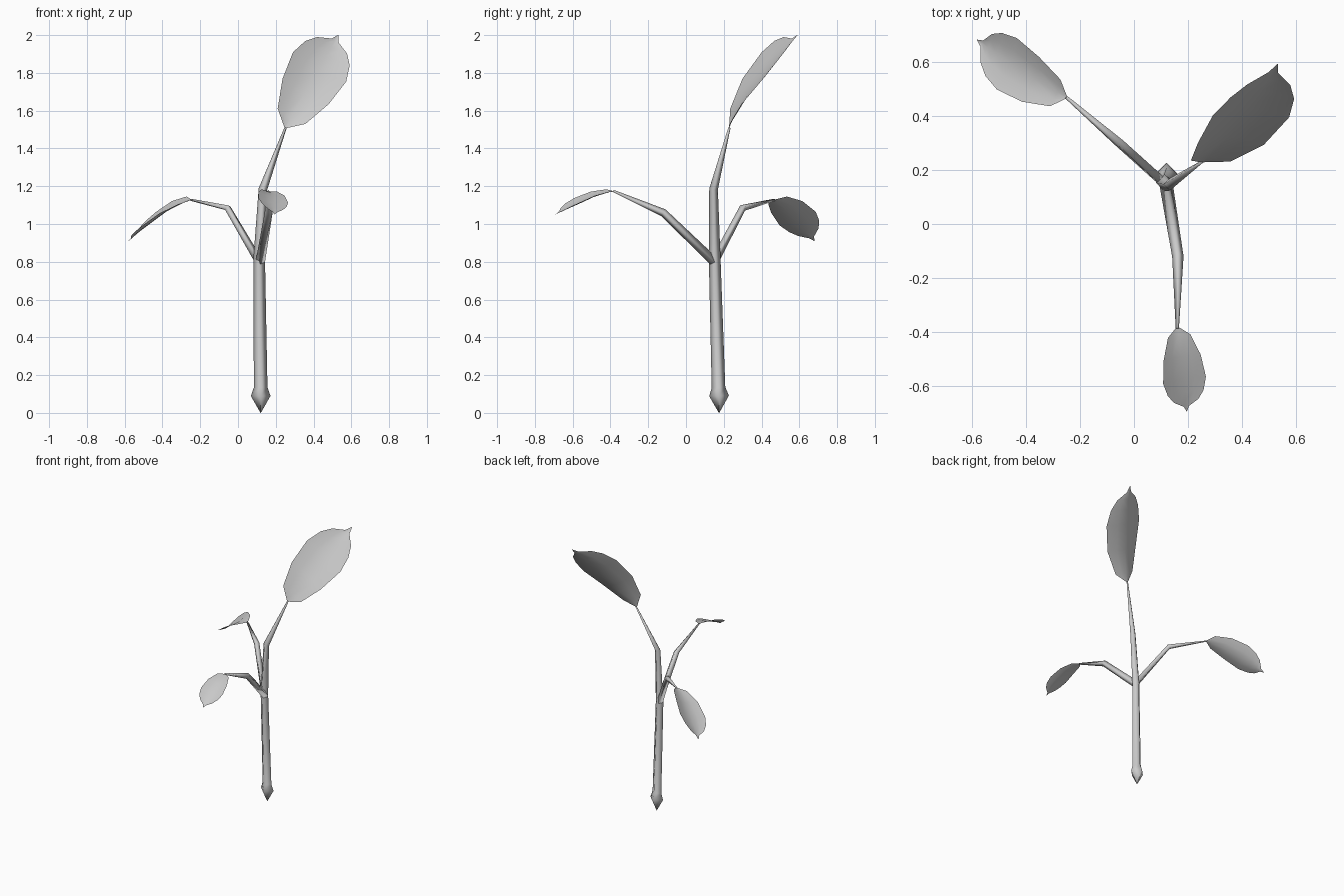
import bpy, bmesh
from math import cos, sin, tau
from mathutils import Vector

if "Cube" in bpy.data.objects:
    bpy.data.objects.remove(bpy.data.objects["Cube"])


def finish(bm, name, recalc=True):
    if recalc:
        bmesh.ops.recalc_face_normals(bm, faces=bm.faces)
    for f in bm.faces:
        f.smooth = True
    mesh = bpy.data.meshes.new(name)
    bm.to_mesh(mesh)
    bm.free()
    ob = bpy.data.objects.new(name, mesh)
    bpy.context.collection.objects.link(ob)
    return ob


def tube(name, path, sides=4):
    """Closed tapering tube through (x, y, z, radius) points."""
    bm = bmesh.new()
    pts = [Vector(p[:3]) for p in path]
    rings = []
    for i, p in enumerate(pts):
        before = (p - pts[i - 1]).normalized() if i > 0 else Vector()
        after = (pts[i + 1] - p).normalized() if i < len(pts) - 1 else Vector()
        t = (before + after).normalized()
        v = t.cross(Vector((1, 0, 0))).normalized()
        u = v.cross(t)
        rings.append([bm.verts.new(p + path[i][3] * (u * cos(tau * k / sides) + v * sin(tau * k / sides)))
                      for k in range(sides)])
    for a, b in zip(rings, rings[1:]):
        for k in range(sides):
            n = (k + 1) % sides
            bm.faces.new((a[k], a[n], b[n], b[k]))
    bm.faces.new(rings[0])
    bm.faces.new(rings[-1])
    return finish(bm, name)


# Leaf outline per unit length: position along, half width, arch height
OUTLINE = [(0, .008, 0), (.09, .125, .05), (.33, .208, .092), (.60, .24, .085),
           (.76, .20, .068), (.86, .135, .045), (.935, .03, .012), (1, .002, 0)]


def leaf(name, base, tip, side):
    """Arched, slightly cupped leaf blade from base to tip."""
    bm = bmesh.new()
    base, axis = Vector(base), Vector(tip) - Vector(base)
    length = axis.length
    side = Vector(side)
    side = (side - axis * side.dot(axis) / axis.dot(axis)).normalized()
    up = side.cross(axis).normalized()
    rows = []
    for t, w, h in OUTLINE:
        row = []
        for s in (-1, -.5, 0, .5, 1):
            arch = h - .22 * w * (1 - s * s)
            row.append(bm.verts.new(base + axis * t + length * (side * s * w + up * arch)))
        rows.append(row)
    for a, b in zip(rows, rows[1:]):
        for k in range(4):
            bm.faces.new((a[k], a[k + 1], b[k + 1], b[k]))
    return finish(bm, name, recalc=False)


# Stem with pointed root, bending into the top stalk
tube("stem", [(.12, .175, 0, .001), (.12, .175, .09, .052), (.12, .172, .135, .036),
              (.112, .152, .81, .031), (.132, .146, 1.185, .023), (.252, .23, 1.51, .006)])

# Two side stalks
tube("left_stalk", [(.112, .15, .80, .022), (-.055, .30, 1.085, .019), (-.25, .468, 1.128, .006)])
tube("front_stalk", [(.118, .15, .80, .025), (.162, -.12, 1.06, .021), (.16, -.385, 1.175, .006)])

# Leaves
leaf("top_leaf", (.25, .228, 1.51), (.53, .59, 2.0), (.24, -.01, -.14))
leaf("left_leaf", (-.248, .467, 1.128), (-.58, .68, .91), (.09, .19, .085))
leaf("front_leaf", (.16, -.38, 1.173), (.195, -.692, 1.05), (-.175, .02, .045))
